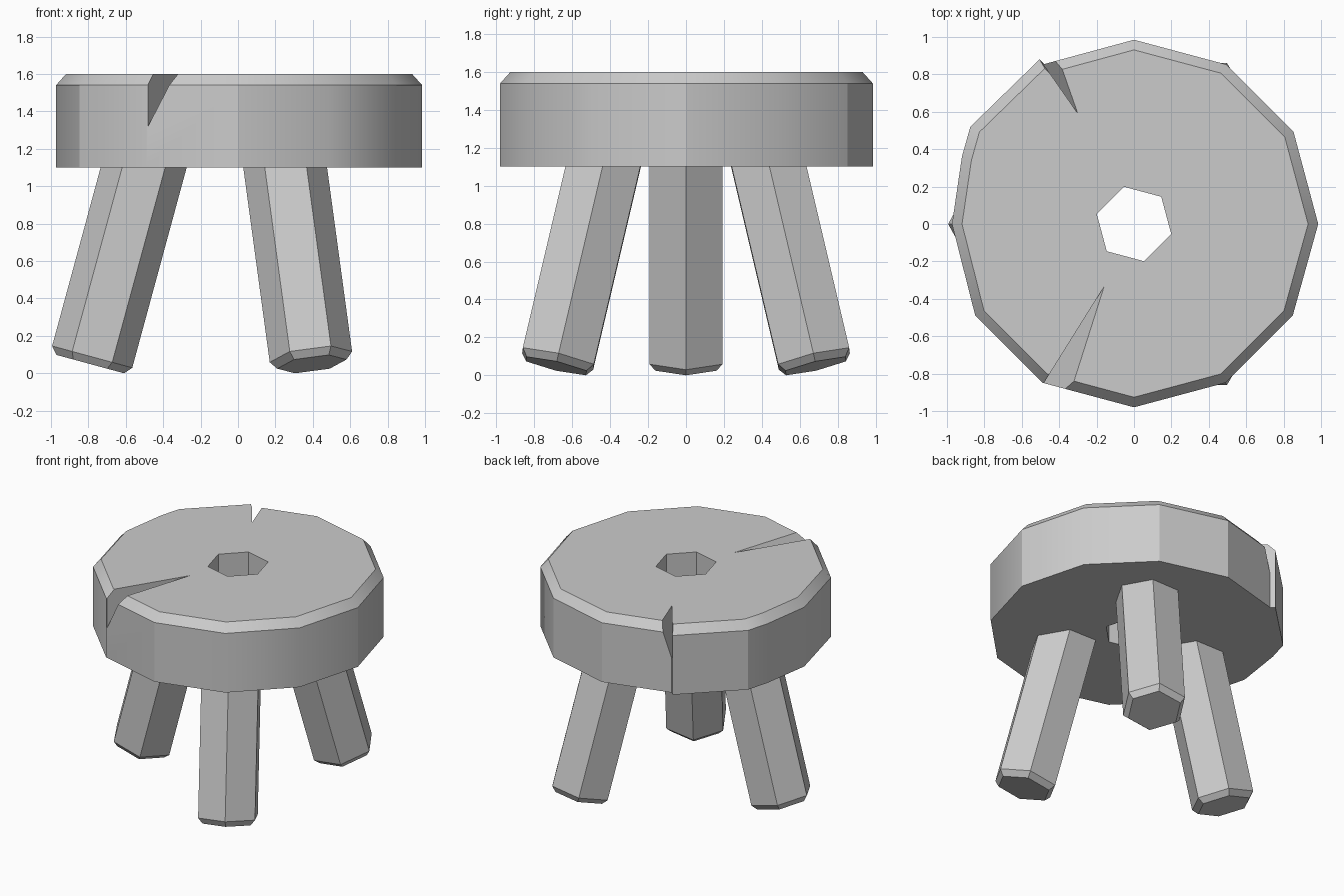
import bpy, bmesh
from math import cos, sin, pi, radians
from mathutils import Vector, Matrix

if "Cube" in bpy.data.objects:
    bpy.data.objects.remove(bpy.data.objects["Cube"])


def loft(name, rings):
    """Closed solid through rings of equal point count, listed bottom to top."""
    bm = bmesh.new()
    loops = [[bm.verts.new(p) for p in ring] for ring in rings]
    n = len(loops[0])
    for a, b in zip(loops, loops[1:]):
        for i in range(n):
            j = (i + 1) % n
            bm.faces.new((a[i], a[j], b[j], b[i]))
    bm.faces.new(loops[0][::-1])
    bm.faces.new(loops[-1])
    return finish(name, bm)


def finish(name, bm):
    bmesh.ops.recalc_face_normals(bm, faces=bm.faces)
    mesh = bpy.data.meshes.new(name)
    bm.to_mesh(mesh)
    bm.free()
    ob = bpy.data.objects.new(name, mesh)
    bpy.context.collection.objects.link(ob)
    return ob


def hexagon(r, z, turn=0.0):
    return [(r * cos(i * pi / 3 + turn), r * sin(i * pi / 3 + turn), z) for i in range(6)]


def wedge(name, tip, rim, side, depth):
    """V-shaped split: vertical wall tip-rim, sloped wall towards side."""
    a, b, c = (Vector((*p, 1.6)) for p in (tip, rim, side))
    d = b - Vector((0, 0, depth))
    start = a - 0.15 * (d - a)
    bm = bmesh.new()
    v = [bm.verts.new(start + 1.6 * (p - a)) for p in (a, b, c, d)]
    for f in ((0, 1, 2), (0, 1, 3), (0, 2, 3), (1, 2, 3)):
        bm.faces.new([v[i] for i in f])
    return finish(name, bm)


def cut(ob, cutter):
    cutter.hide_render = True
    mod = ob.modifiers.new("cut", 'BOOLEAN')
    mod.operation = 'DIFFERENCE'
    mod.solver = 'EXACT'
    mod.object = cutter
    bpy.context.view_layer.objects.active = ob
    bpy.ops.object.modifier_apply(modifier=mod.name)
    bpy.data.objects.remove(cutter)


# Seat: twelve-sided slab with one displaced chunk at the back left
outline = [(0.985 * cos(radians(t)), 0.985 * sin(radians(t))) for t in range(0, 120, 30)]
outline += [(-0.48, 0.855), (-0.505, 0.88), (-0.875, 0.52), (-0.92, 0.36), (-0.973, 0)]
outline += [(0.98 * cos(radians(t)), 0.98 * sin(radians(t))) for t in range(210, 360, 30)]
seat = loft("seat", [[(x * s, y * s, z) for x, y in outline]
                     for s, z in ((1, 1.1), (1, 1.54), (0.945, 1.6))])

# Hexagonal hole and the two splits
cut(seat, loft("hole_cutter", [hexagon(0.206, z, radians(-15)) for z in (1.0, 1.7)]))
cut(seat, wedge("front_split", (-0.16, -0.335), (-0.48, -0.847), (-0.335, -0.885), 0.28))
cut(seat, wedge("back_split", (-0.30, 0.59), (-0.495, 0.87), (-0.395, 0.86), 0.27))
bpy.ops.object.select_all(action='DESELECT')
seat.select_set(True)
bpy.context.view_layer.objects.active = seat
bpy.ops.object.shade_smooth_by_angle(angle=radians(30))

# Three splayed hexagonal legs with chamfered feet
for name, ang in (("left_leg", 180), ("front_right_leg", -60), ("back_right_leg", 60)):
    leg = loft(name, [hexagon(0.187, 0), hexagon(0.222, 0.04), hexagon(0.222, 1.2)])
    leg.data.transform(Matrix.Rotation(radians(ang), 4, 'Z')
                       @ Matrix.Translation((0.79, 0, 0.049))
                       @ Matrix.Rotation(radians(-15.2), 4, 'Y'))
